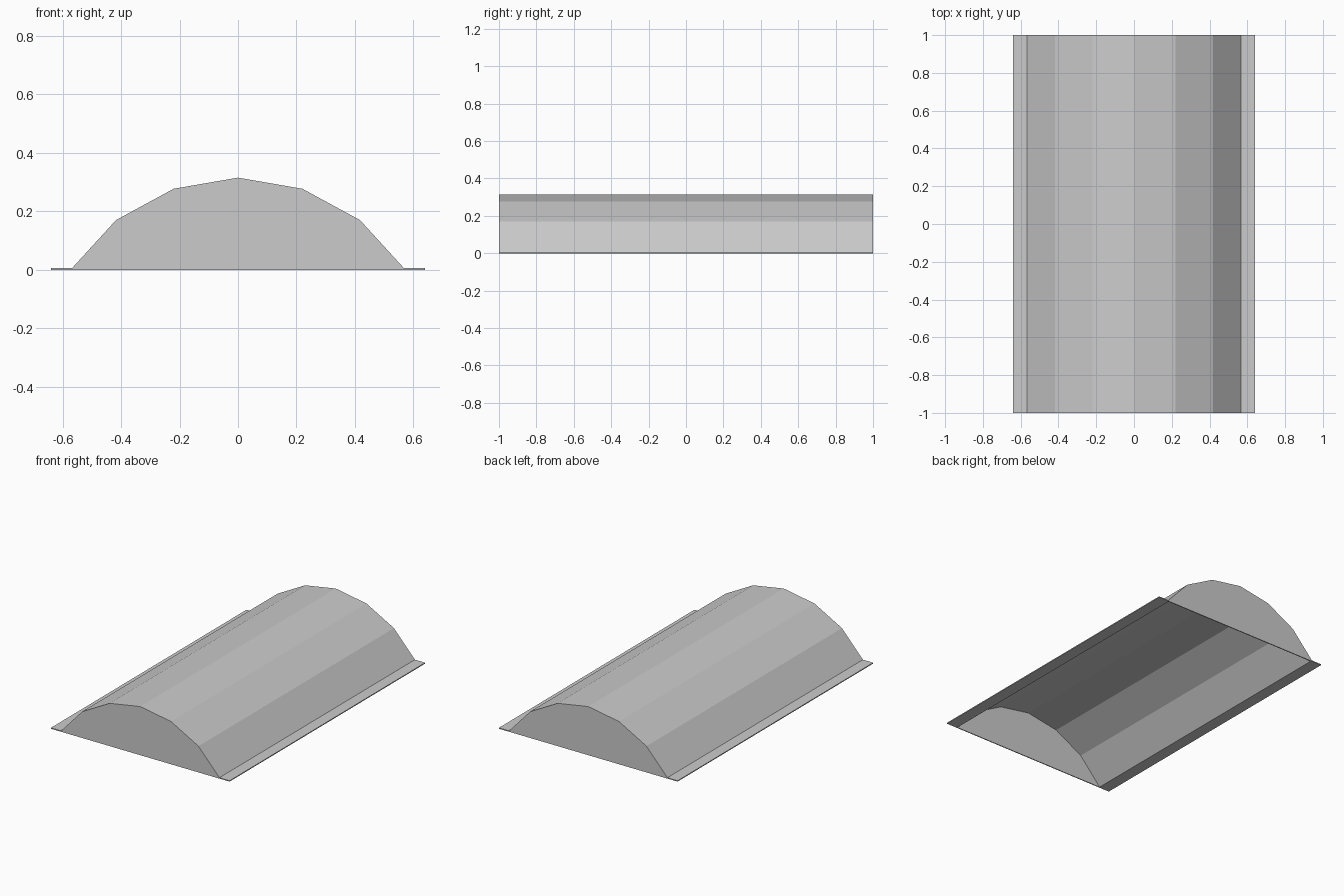
import bpy, bmesh

if "Cube" in bpy.data.objects:
    bpy.data.objects.remove(bpy.data.objects["Cube"])

T = 0.006      # sheet thickness
HALF = 1.0     # half length along y

# right half of the cross-section, outer and inner skin, from flange to crown
OUTER = [(0.64, 0), (0.64, T), (0.567, T), (0.417, 0.17), (0.22, 0.277), (0, 0.315)]
INNER = [(0, 0.309), (0.2185, 0.271), (0.413, 0.165), (0.562, 0)]


def mirrored(points):
    """Continue a half profile across x = 0."""
    return points + [(-x, z) for x, z in reversed(points) if x > 0]


def extrude_profile(name, points, y0, y1):
    bm = bmesh.new()
    face = bm.faces.new([bm.verts.new((x, y0, z)) for x, z in points])
    geom = bmesh.ops.extrude_face_region(bm, geom=[face], use_keep_orig=True)["geom"]
    moved = [g for g in geom if isinstance(g, bmesh.types.BMVert)]
    bmesh.ops.translate(bm, verts=moved, vec=(0, y1 - y0, 0))
    bmesh.ops.recalc_face_normals(bm, faces=bm.faces)
    mesh = bpy.data.meshes.new(name)
    bm.to_mesh(mesh)
    bm.free()
    obj = bpy.data.objects.new(name, mesh)
    bpy.context.collection.objects.link(obj)
    return obj


outer = mirrored(OUTER)
inner = [(-x, z) for x, z in reversed(INNER)] + INNER[1:]

# hollow vault with side flanges, open underneath
extrude_profile("vault_shell", outer + inner, -HALF + T, HALF - T)

# thin closing plates at both ends
extrude_profile("front_end_plate", outer, -HALF, -HALF + T)
extrude_profile("back_end_plate", outer, HALF - T, HALF)
